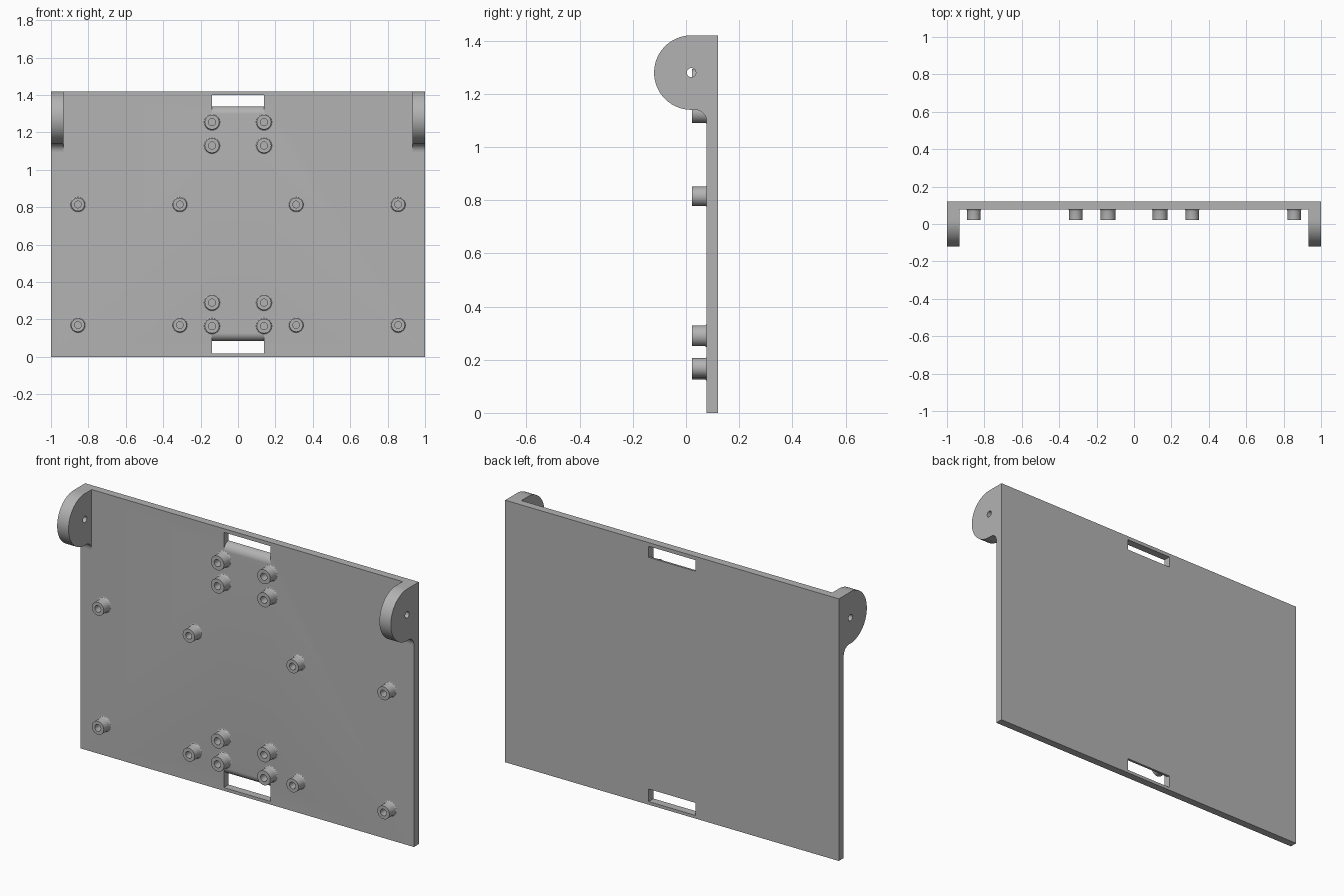
import bpy, bmesh, math
from mathutils import Matrix

if "Cube" in bpy.data.objects:
    bpy.data.objects.remove(bpy.data.objects["Cube"])

grey = bpy.data.materials.new("plain_grey")
grey.use_nodes = True
COLOR = (0.45, 0.45, 0.45, 1)
grey.diffuse_color = COLOR
grey.node_tree.nodes["Principled BSDF"].inputs["Base Color"].default_value = COLOR

BACK, FACE, TIP = 0.12, 0.078, 0.022   # depth of plate back, plate face, boss ends
TOP = 1.42


def finish(name, bm):
    bmesh.ops.recalc_face_normals(bm, faces=bm.faces)
    mesh = bpy.data.meshes.new(name)
    bm.to_mesh(mesh)
    bm.free()
    mesh.materials.append(grey)
    obj = bpy.data.objects.new(name, mesh)
    bpy.context.collection.objects.link(obj)
    return obj


def activate(obj):
    bpy.ops.object.select_all(action='DESELECT')
    obj.select_set(True)
    bpy.context.view_layer.objects.active = obj


def smooth(obj):
    activate(obj)
    bpy.ops.object.shade_smooth_by_angle(angle=math.radians(30))


def extrude_x(name, profile, x0, x1):
    """Solid from a (y, z) profile swept along x."""
    bm = bmesh.new()
    face = bm.faces.new([bm.verts.new((x0, y, z)) for y, z in profile])
    new = bmesh.ops.extrude_face_region(bm, geom=[face])["geom"]
    bmesh.ops.translate(bm, vec=(x1 - x0, 0, 0),
                        verts=[v for v in new if isinstance(v, bmesh.types.BMVert)])
    return finish(name, bm)


def arc(cy, cz, r, a0, a1, n):
    angles = [math.radians(a0 + (a1 - a0) * i / n) for i in range(n + 1)]
    return [(cy + r * math.cos(a), cz + r * math.sin(a)) for a in angles]


def cut(obj, cutter):
    cutter.hide_render = True
    mod = obj.modifiers.new("cut", 'BOOLEAN')
    mod.operation, mod.solver, mod.object = 'DIFFERENCE', 'EXACT', cutter
    activate(obj)
    bpy.ops.object.modifier_apply(modifier=mod.name)
    bpy.data.objects.remove(cutter)


# Back plate with two slots, each with one rounded lip towards the middle
plate = extrude_x("back_plate", [(FACE, 0), (BACK, 0), (BACK, TOP), (FACE, TOP)], -1, 1)
R = BACK - FACE
for outer, lip, way in ((1.40, 1.34, -1), (0.017, 0.085, 1)):
    curve = arc(BACK, lip + way * R, R, -way * 90, -way * 180, 12)
    profile = [(0, outer), (0.2, outer), (0.2, lip)] + curve + [(0, lip + way * R)]
    cut(plate, extrude_x("slot_cutter", profile, -0.14, 0.14))
smooth(plate)

# Rounded hinge ears with a pin hole and a fillet into the plate
PIN_Y, PIN_Z, EAR_R, FIL = 0.02, 1.28, 0.14, 0.045
ear_profile = ([(FACE, TOP)] + arc(PIN_Y, PIN_Z, EAR_R, 90, 270, 40)
               + arc(FACE - FIL, PIN_Z - EAR_R - FIL, FIL, 90, 0, 12))
for side, x0, x1 in (("left", 0.932, 1), ("right", -1, -0.932)):
    ear = extrude_x(side + "_ear", ear_profile, x0, x1)
    hole = arc(PIN_Y, PIN_Z, 0.017, 0, 345, 23)
    cut(ear, extrude_x("pin_cutter", hole, x0 - 0.1, x1 + 0.1))
    smooth(ear)


def boss(name, x, z, r, bore):
    """Turned standoff with a blind bore and a flared foot."""
    flare = 0.008
    foot = [(r + flare * (1 - math.sin(a)), FACE - flare * (1 - math.cos(a)))
            for a in (0, math.pi / 6, math.pi / 3, math.pi / 2)]
    profile = [(0, FACE - 0.002), (bore, FACE - 0.002), (bore, TIP), (r, TIP)] + foot[::-1]
    bm = bmesh.new()
    verts = [bm.verts.new((px, y, 0)) for px, y in profile]
    edges = [bm.edges.new(pair) for pair in zip(verts, verts[1:])]
    bmesh.ops.spin(bm, geom=verts + edges, cent=(0, 0, 0), axis=(0, 1, 0),
                   angle=math.tau, steps=32, use_merge=True)
    bmesh.ops.remove_doubles(bm, verts=bm.verts, dist=0.0001)
    # orient the open shell by closing the foot against the plate
    bmesh.ops.holes_fill(bm, edges=[e for e in bm.edges if e.is_boundary], sides=0)
    bmesh.ops.transform(bm, matrix=Matrix.Translation((x, 0, z)), verts=bm.verts)
    smooth(finish(name, bm))


# Mounting bosses, mirrored left and right
for side, s in (("left", 1), ("right", -1)):
    for i, z in enumerate((0.165, 0.29, 1.13, 1.255)):
        boss(f"{side}_centre_boss_{i + 1}", s * 0.139, z, 0.039, 0.019)
    for i, z in enumerate((0.17, 0.815)):
        boss(f"{side}_inner_boss_{i + 1}", s * 0.311, z, 0.036, 0.018)
        boss(f"{side}_outer_boss_{i + 1}", s * 0.856, z, 0.036, 0.018)
